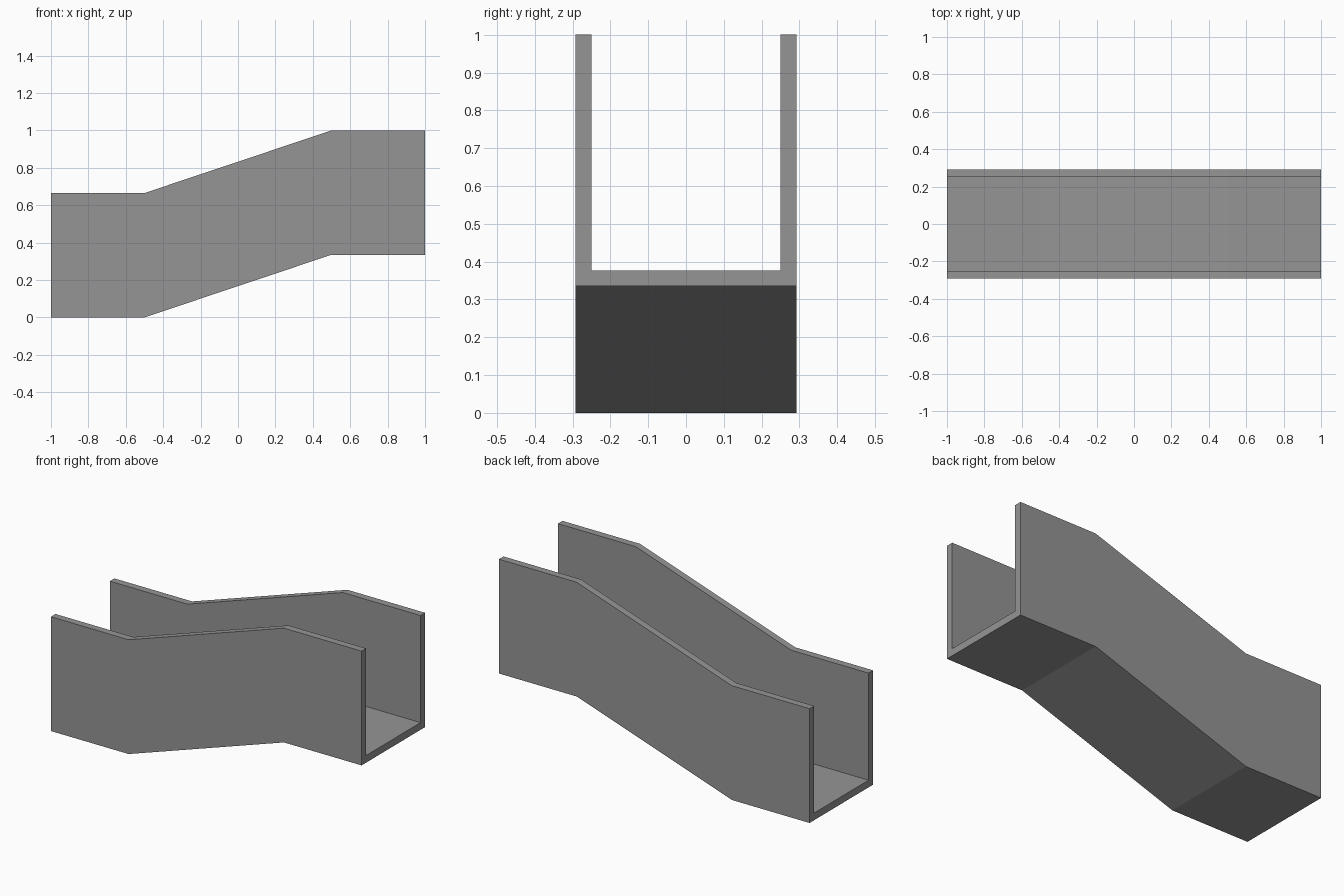
import bpy
import bmesh

cube = bpy.data.objects.get("Cube")
if cube:
    bpy.data.objects.remove(cube, do_unlink=True)

# Single grey material
GREY = (0.3, 0.3, 0.3, 1)
grey = bpy.data.materials.new("Plain grey")
grey.use_nodes = True
grey.diffuse_color = GREY
grey.node_tree.nodes["Principled BSDF"].inputs["Base Color"].default_value = GREY

HALF_WIDTH, HEIGHT, WALL, RISE = 0.292, 0.665, 0.042, 0.335
INNER = HALF_WIDTH - WALL

# U-shaped cross-section (y, z) and the stepped path (x, z) it follows
section = [(-HALF_WIDTH, 0), (HALF_WIDTH, 0), (HALF_WIDTH, HEIGHT), (INNER, HEIGHT),
           (INNER, WALL), (-INNER, WALL), (-INNER, HEIGHT), (-HALF_WIDTH, HEIGHT)]
path = [(-1, 0), (-0.5, 0), (0.5, RISE), (1, RISE)]

# Sweep the section along the path with upright ends
bm = bmesh.new()
rings = [[bm.verts.new((x, y, z + base)) for y, z in section] for x, base in path]
count = len(section)
for a, b in zip(rings, rings[1:]):
    for i in range(count):
        j = (i + 1) % count
        bm.faces.new((a[i], a[j], b[j], b[i]))

# End caps: floor strip and two walls, so that each piece is convex
for ring in (rings[0], rings[-1]):
    for corners in ((0, 1, 4, 5), (1, 2, 3, 4), (0, 5, 6, 7)):
        bm.faces.new([ring[i] for i in corners])
bmesh.ops.recalc_face_normals(bm, faces=bm.faces)

mesh = bpy.data.meshes.new("sloped_channel")
bm.to_mesh(mesh)
bm.free()
mesh.materials.append(grey)
channel = bpy.data.objects.new("sloped_channel", mesh)
bpy.context.collection.objects.link(channel)
